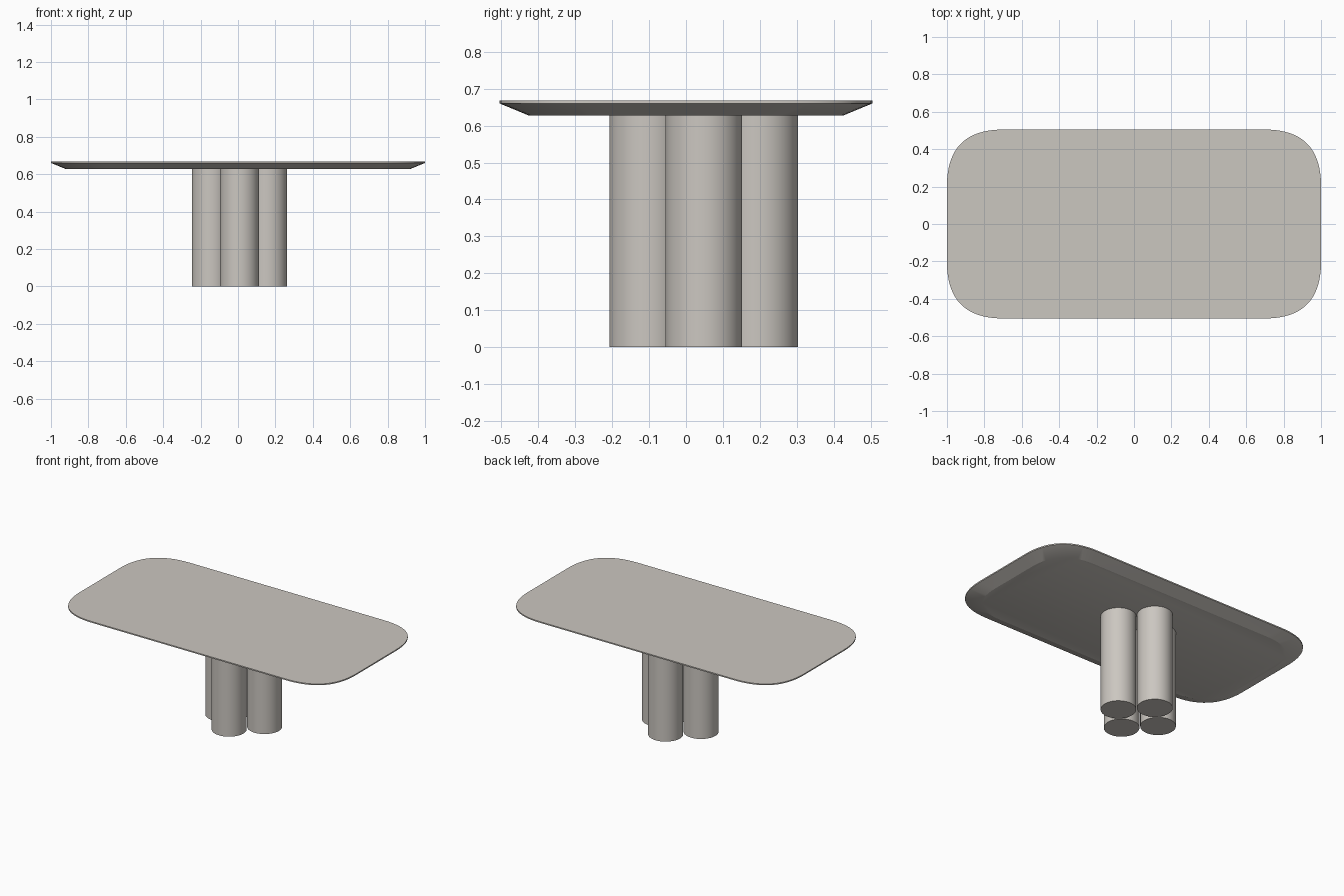
import bpy, bmesh, math
from mathutils import Vector

if "Cube" in bpy.data.objects:
    bpy.data.objects.remove(bpy.data.objects["Cube"])

mat = bpy.data.materials.new("warm grey stone")
mat.diffuse_color = (0.60, 0.57, 0.53, 1)
mat.use_nodes = True
mat.node_tree.nodes["Principled BSDF"].inputs["Base Color"].default_value = mat.diffuse_color

def finish(bm, name, angle):
    bmesh.ops.recalc_face_normals(bm, faces=bm.faces)
    me = bpy.data.meshes.new(name)
    bm.to_mesh(me)
    bm.free()
    ob = bpy.data.objects.new(name, me)
    bpy.context.collection.objects.link(ob)
    me.materials.append(mat)
    bpy.ops.object.select_all(action='DESELECT')
    ob.select_set(True)
    bpy.context.view_layer.objects.active = ob
    bpy.ops.object.shade_smooth_by_angle(angle=math.radians(angle))
    return ob

def outline(hx, hy, corner, n=16):
    """Rectangle whose corners are soft quadratic curves."""
    pts = []
    for sx, sy in ((1, 1), (-1, 1), (-1, -1), (1, -1)):
        a = Vector((sx * hx, sy * (hy - corner)))
        b = Vector((sx * (hx - corner), sy * hy))
        c = Vector((sx * hx, sy * hy))
        if sx * sy < 0:
            a, b = b, a
        for i in range(n + 1):
            t = i / n
            pts.append(a * (1 - t) ** 2 + c * 2 * t * (1 - t) + b * t * t)
    return pts

# Table top: thin lip above a wide chamfer underneath
bm = bmesh.new()
rings = []
for inset, corner, z in ((0.08, 0.26, 0.627), (0, 0.30, 0.660), (0, 0.30, 0.668)):
    rings.append([bm.verts.new((p.x, p.y, z))
                  for p in outline(1 - inset, 0.505 - inset, corner)])
for lo, hi in zip(rings, rings[1:]):
    for i in range(len(lo)):
        j = (i + 1) % len(lo)
        bm.faces.new((lo[i], lo[j], hi[j], hi[i]))
bm.faces.new(rings[0][::-1])
bm.faces.new(rings[-1])
finish(bm, "table_top", 20)

# Four round columns in a diamond cluster
for name, dx, dy in (("front_leg", 0, -1), ("right_leg", 1, 0),
                     ("back_leg", 0, 1), ("left_leg", -1, 0)):
    bm = bmesh.new()
    bmesh.ops.create_cone(bm, cap_ends=True, segments=64, radius1=0.104,
                          radius2=0.104, depth=0.627)
    ob = finish(bm, name, 40)
    ob.location = (0.008 + 0.151 * dx, 0.048 + 0.151 * dy, 0.3135)
